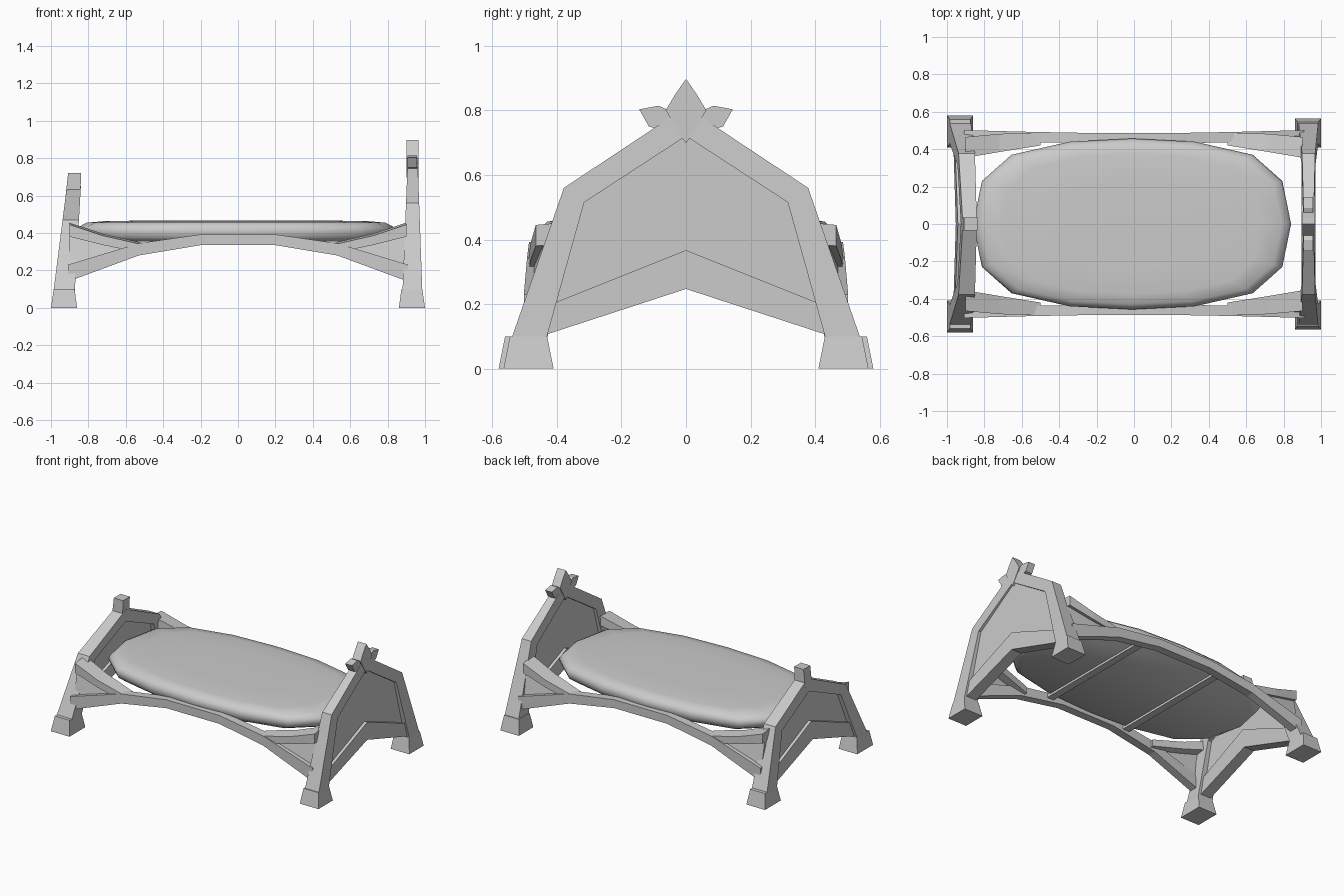
import bpy, bmesh, math

cube = bpy.data.objects.get("Cube")
if cube:
    bpy.data.objects.remove(cube, do_unlink=True)

GREY = (0.6, 0.6, 0.6, 1)
mat = bpy.data.materials.new("plain grey")
mat.use_nodes = True
mat.diffuse_color = GREY
mat.node_tree.nodes["Principled BSDF"].inputs["Base Color"].default_value = GREY


def loft(name, sections, smooth=False):
    """Bridge closed cross-sections in order and cap both ends."""
    bm = bmesh.new()
    rings = [[bm.verts.new(p) for p in s] for s in sections]
    n = len(rings[0])
    for a, b in zip(rings, rings[1:]):
        for i in range(n):
            j = (i + 1) % n
            bm.faces.new((a[i], a[j], b[j], b[i]))
    bm.faces.new(rings[0])
    bm.faces.new(rings[-1])
    bmesh.ops.recalc_face_normals(bm, faces=bm.faces)
    me = bpy.data.meshes.new(name)
    bm.to_mesh(me)
    bm.free()
    me.materials.append(mat)
    ob = bpy.data.objects.new(name, me)
    bpy.context.collection.objects.link(ob)
    if smooth:
        bpy.ops.object.select_all(action='DESELECT')
        ob.select_set(True)
        bpy.context.view_layer.objects.active = ob
        bpy.ops.object.shade_smooth_by_angle(angle=math.radians(50))
    return ob


def rect(x0, x1, y0, y1, z):
    return [(x0, y0, z), (x1, y0, z), (x1, y1, z), (x0, y1, z)]


def mirror_y(half):
    """Extend a half outline, ending on the centre line, to the other side."""
    return half + [(-y, z) for y, z in half[-2::-1]]


def board(name, upper, lower, sides):
    """Strip between two half outlines; sides(z) gives its two x faces."""
    sections = []
    for a, b in zip(mirror_y(upper), mirror_y(lower)):
        (a0, a1), (b0, b1) = sides(a[1]), sides(b[1])
        sections.append([(a0, *a), (a1, *a), (b1, *b), (b0, *b)])
    return loft(name, sections)


def taper(low, high, top):
    """Linear x faces from z = 0.1 up to the given top height."""
    def sides(z):
        t = (z - 0.1) / (top - 0.1)
        return tuple(a + (b - a) * t for a, b in zip(low, high))
    return sides


def thin(sides, half):
    def inner(z):
        mid = sum(sides(z)) / 2
        return mid - half, mid + half
    return inner


# Both end boards: arched frame, lower rail, recessed panel and feet
ENDS = [
    ("head", 1, taper((0.88, 0.985), (0.908, 0.96), 0.8), 0.56, 0.81, 0.515, 0.72, 0.565),
    ("foot", -1, taper((-0.985, -0.872), (-0.915, -0.84), 0.65), 0.47, 0.65, 0.425, 0.565, 0.58),
]
for end, s, sides, shoulder, apex, in_shoulder, in_apex, foot_y in ENDS:
    board(end + "_frame",
          [(0.545, 0.08), (0.378, shoulder), (0, apex)],
          [(0.436, 0.08), (0.315, in_shoulder), (0, in_apex)], sides)
    board(end + "_lower_rail",
          [(0.405, 0.205), (0, 0.367)],
          [(0.435, 0.105), (0, 0.247)], thin(sides, 0.038))
    board(end + "_panel",
          [(0.415, 0.2), (0.325, in_shoulder), (0, in_apex + 0.01)],
          [(0.405, 0.19), (0.3, 0.235), (0, 0.355)], thin(sides, 0.018))
    for t in (-1, 1):
        loft(end + "_foot_block", [
            rect(s * 0.86, s, t * 0.41, t * foot_y, 0),
            rect(s * 0.874, s * 0.985, t * 0.43, t * (foot_y - 0.02), 0.1)])

# Square cap on the low end
loft("foot_cap", [rect(-0.925, -0.845, -0.036, 0.036, 0.57),
                  rect(-0.908, -0.838, -0.036, 0.036, 0.722)])

# Bud and two leaves on the tall end
def prism(name, outline, x0, x1):
    return loft(name, [[(x, y, z) for y, z in outline] for x in (x0, x1)])

prism("head_bud", [(0, 0.697), (0.063, 0.8), (0.033, 0.85), (0, 0.897),
                   (-0.033, 0.85), (-0.063, 0.8)], 0.902, 0.965)
for t in (-1, 1):
    leaf = [(0.03, 0.79), (0.085, 0.814), (0.145, 0.803), (0.115, 0.75), (0.08, 0.74), (0.03, 0.76)]
    prism("head_leaf", [(t * y, z) for y, z in leaf], 0.907, 0.957)

# Arched side rails with corner struts and infill plates
RAIL = [(0.91, 0.14, 0.23, 0.502), (0.53, 0.28, 0.345, 0.492), (0.2, 0.335, 0.392, 0.486)]
for t in (-1, 1):
    stations = RAIL + [(-x, lo, hi, y) for x, lo, hi, y in RAIL[::-1]]
    loft("side_rail", [[(x, t * y, lo), (x, t * y, hi),
                        (x, t * (y - 0.055), hi), (x, t * (y - 0.055), lo)]
                       for x, lo, hi, y in stations])
    for s in (-1, 1):
        def station(x, y0, y1, z0, z1):
            return [(s * x, t * y0, z0), (s * x, t * y1, z0 - 0.01),
                    (s * x, t * y1, z1 - 0.01), (s * x, t * y0, z1)]
        loft("corner_strut", [station(0.9, 0.355, 0.465, 0.39, 0.455),
                              station(0.72, 0.385, 0.482, 0.345, 0.395),
                              station(0.5, 0.42, 0.488, 0.3, 0.345)])
        tri = [(0.9, 0.478, 0.2), (0.9, 0.435, 0.42), (0.52, 0.475, 0.32)]
        loft("corner_infill", [[(s * x, t * (y - d), z) for x, y, z in tri]
                               for d in (0, 0.02)])

# Slats under the mattress
for x in (-0.3, 0.3):
    loft("slat", [rect(x - 0.025, x + 0.025, -0.46, 0.46, z) for z in (0.34, 0.365)])

# Rounded mattress
QUARTER = [(0.85, 0), (0.803, 0.23), (0.645, 0.37), (0.335, 0.44), (0, 0.457)]
half = QUARTER + [(-x, y) for x, y in QUARTER[-2::-1]]
outline = half + [(x, -y) for x, y in half[-2:0:-1]]
LAYERS = [(0.93, 0.355), (0.98, 0.375), (1, 0.41), (0.985, 0.435), (0.94, 0.455), (0.82, 0.464), (0.5, 0.467)]
loft("mattress", [[(x * k - 0.01, y * k, z) for x, y in outline] for k, z in LAYERS], smooth=True)
